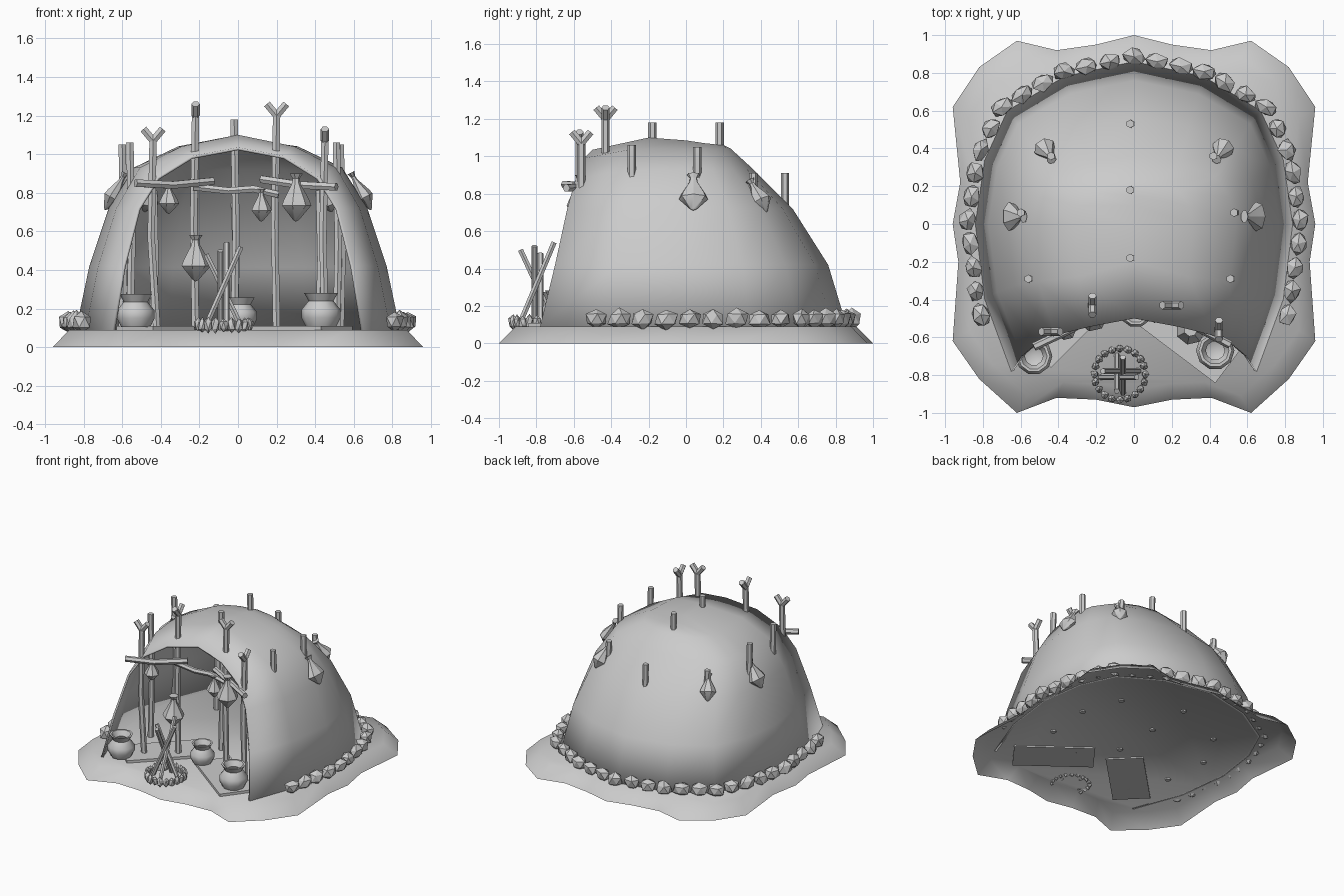
import bpy, bmesh, math, random
from mathutils import Vector, Matrix

random.seed(4)
cube = bpy.data.objects.get("Cube")
if cube:
    bpy.data.objects.remove(cube)

grey = bpy.data.materials.new("plain grey")
grey.use_nodes = True
grey.diffuse_color = (0.6, 0.6, 0.6, 1)
grey.node_tree.nodes["Principled BSDF"].inputs["Base Color"].default_value = (0.6, 0.6, 0.6, 1)
FLOOR = 0.09


def add_mesh(name, mesh, smooth=None):
    obj = bpy.data.objects.new(name, mesh)
    bpy.context.collection.objects.link(obj)
    mesh.materials.clear()
    mesh.materials.append(grey)
    if smooth:
        bpy.ops.object.select_all(action='DESELECT')
        obj.select_set(True)
        bpy.context.view_layer.objects.active = obj
        bpy.ops.object.shade_smooth_by_angle(angle=math.radians(smooth))
    return obj


def from_bmesh(name, bm, smooth=None):
    bmesh.ops.recalc_face_normals(bm, faces=bm.faces)
    mesh = bpy.data.meshes.new(name)
    bm.to_mesh(mesh)
    bm.free()
    return add_mesh(name, mesh, smooth)


def sticks(name, paths, radius):
    """Round wooden sticks following one or more point paths."""
    curve = bpy.data.curves.new(name, 'CURVE')
    curve.dimensions = '3D'
    curve.bevel_depth = radius
    curve.bevel_resolution = 1
    curve.use_fill_caps = True
    for path in paths:
        spline = curve.splines.new('POLY')
        spline.points.add(len(path) - 1)
        for point, co in zip(spline.points, path):
            point.co = (*co, 1)
    temp = bpy.data.objects.new("temp", curve)
    bpy.context.collection.objects.link(temp)
    mesh = bpy.data.meshes.new_from_object(temp)
    bpy.data.objects.remove(temp)
    return add_mesh(name, mesh, 50)


def lathe(name, profile, place, sides, smooth, tilt=None):
    bm = bmesh.new()
    verts = [bm.verts.new((r, 0, z)) for r, z in profile]
    edges = [bm.edges.new(pair) for pair in zip(verts, verts[1:])]
    bmesh.ops.spin(bm, geom=verts + edges, cent=(0, 0, 0), axis=(0, 0, 1),
                   angle=math.tau, steps=sides, use_duplicate=False)
    bmesh.ops.remove_doubles(bm, verts=bm.verts, dist=0.0005)
    obj = from_bmesh(name, bm, smooth)
    obj.matrix_world = Matrix.Translation(place) @ (tilt or Matrix())
    return obj


def mirrored(half):
    """Closed half outline (x = 0 at both ends) completed on the other side."""
    return half + [(-x, y) for x, y in half[-2:0:-1]]


# Scalloped earth mound with a flat top
rim = mirrored([(0, -0.97), (0.2, -0.93), (0.41, -0.92), (0.62, -1.0), (0.82, -0.82),
                (0.96, -0.62), (0.93, -0.2), (0.96, 0), (0.92, 0.22), (0.96, 0.62),
                (0.82, 0.83), (0.62, 0.97), (0.41, 0.92), (0.2, 0.95), (0, 1.0)])
bm = bmesh.new()
low = [bm.verts.new((x, y, 0)) for x, y in rim]
high = [bm.verts.new((x * 0.91, y * 0.91, FLOOR)) for x, y in rim]
for i in range(len(rim)):
    j = (i + 1) % len(rim)
    bm.faces.new((low[i], low[j], high[j], high[i]))
bm.faces.new(high)
from_bmesh("earth_mound", bm, 50)

# Hide cover: footprint columns lofted through narrowing rows up to a ridge
foot = [(0.65, -0.78), (0.79, -0.4), (0.84, 0), (0.79, 0.34), (0.67, 0.6), (0.37, 0.78), (0, 0.86)]
columns = foot + [(-x, y) for x, y in foot[-2::-1]]
# height, half width, back depth, front depth, drop of the front edge
rows = [(FLOOR, 0.84, 0.86, 0.78, 0), (0.42, 0.77, 0.76, 0.70, 0), (0.72, 0.67, 0.57, 0.635, 0),
        (0.93, 0.54, 0.36, 0.59, 0.05), (1.04, 0.31, 0.24, 0.545, 0.05)]
bm = bmesh.new()
grid = []
for z, wide, back, front, drop in rows:
    line = []
    for x, y in columns:
        depth = y / 0.86 * back if y > 0 else y / 0.78 * front
        line.append(bm.verts.new((x / 0.84 * wide, depth, z - (drop if y < -0.7 else 0))))
    grid.append(line)
ridge = [(-0.5, 1.035), (-0.2, 1.1), (0, 1.085), (0.1, 1.07), (0.15, 1.065), (0.18, 1.06), (0.2, 1.06)]
top = [bm.verts.new((0, y, z)) for y, z in ridge]
grid.append(top + top[-2::-1])
for a, b in zip(grid, grid[1:]):
    for i in range(len(columns) - 1):
        corners = list(dict.fromkeys((a[i], a[i + 1], b[i + 1], b[i])))
        bm.faces.new(corners)
cover = from_bmesh("hide_cover", bm, 60)
shell = cover.modifiers.new("thickness", 'SOLIDIFY')
shell.thickness = 0.015
up = sum(p.normal.z for p in cover.data.polygons)
shell.offset = -1 if up > 0 else 1

# Plain inner poles reaching through the cover
for x, y, tall in [(-0.02, -0.18, 1.18), (-0.02, 0.18, 1.18), (-0.02, 0.53, 0.91),
                   (-0.56, -0.29, 1.06), (0.51, -0.29, 1.06), (-0.6, 0.06, 1.05),
                   (0.53, 0.06, 1.05), (-0.44, 0.36, 0.91), (0.42, 0.36, 0.91)]:
    sticks("roof_pole", [[(x, y, FLOOR - 0.01), (x + 0.01, y, tall / 2), (x, y, tall)]], 0.022)

# Forked posts at the entrance
for x, y, tall, fork in [(-0.44, -0.57, 1.14, (1, 0)), (0.45, -0.56, 1.14, (0, 1)),
                         (-0.22, -0.43, 1.27, (0, 1)), (0.2, -0.43, 1.27, (1, 0))]:
    split = Vector((x, y, tall - 0.07))
    arm = Vector((fork[0] * 0.05, fork[1] * 0.05, 0.06))
    other = Vector((-arm.x, -arm.y, arm.z))
    stem = [(x + 0.02 * (1 if x < -0.3 else 0), y, FLOOR - 0.01), (x - 0.01, y, tall / 2), split]
    sticks("forked_post", [stem, [split, split + arm], [split, split + other]], 0.022)

# Beams across the entrance
sticks("left_beam", [[(-0.53, -0.65, 0.85), (-0.34, -0.56, 0.84), (-0.13, -0.44, 0.86)]], 0.022)
sticks("middle_beam", [[(-0.23, -0.46, 0.83), (-0.05, -0.46, 0.81), (0.08, -0.46, 0.82), (0.21, -0.46, 0.79)]], 0.02)
sticks("right_beam", [[(0.12, -0.46, 0.87), (0.32, -0.54, 0.84), (0.51, -0.64, 0.83)]], 0.022)

# Hanging bags, drawn for unit radius
bag = [(0, 0), (0.2, 0.1), (1, 0.95), (0.85, 1.3), (0.3, 2.2), (0.24, 2.5), (0.45, 2.8), (0, 2.8)]


def hang_bag(x, y, z, radius, height, tilt=None):
    profile = [(r * radius, h / 2.8 * height) for r, h in bag]
    return lathe("hanging_bag", profile, (x, y, z), 7, 35, tilt)


for x, y, z, radius, height in [(-0.36, -0.56, 0.69, 0.055, 0.16), (0.12, -0.47, 0.65, 0.055, 0.17),
                                (0.3, -0.56, 0.65, 0.08, 0.25), (-0.22, -0.49, 0.34, 0.08, 0.24)]:
    hang_bag(x, y, z, radius, height)

# Bags lying against the outside of the cover
for side in (-1, 1):
    lean = Matrix.Rotation(-side * 0.5, 4, 'Y') @ Matrix.Diagonal((0.6, 1, 1, 1))
    hang_bag(side * 0.69, 0.04, 0.71, 0.08, 0.22, lean)
    lean = Matrix.Rotation(-side * 0.3, 4, 'Y') @ Matrix.Rotation(0.45, 4, 'X')
    hang_bag(side * 0.49, 0.43, 0.7, 0.06, 0.2, lean)

# Sleeping mats beside the entrance
for x, y, turn in [(0.28, -0.56, -37), (-0.33, -0.46, 45)]:
    bm = bmesh.new()
    bmesh.ops.create_cube(bm, size=1, matrix=Matrix.Translation((x, y, FLOOR + 0.005))
                          @ Matrix.Rotation(math.radians(turn), 4, 'Z')
                          @ Matrix.Diagonal((0.58, 0.27, 0.03, 1)))
    from_bmesh("sleeping_mat", bm)

# Clay pots
pot = [(0, 0), (0.075, 0), (0.098, 0.045), (0.098, 0.085), (0.062, 0.13), (0.085, 0.17),
       (0.07, 0.17), (0.048, 0.13), (0.07, 0.08), (0, 0.03)]
for x, y, size in [(-0.53, -0.7, 1), (0.43, -0.67, 1.04), (0.01, -0.46, 0.9)]:
    lathe("clay_pot", [(r * size, h * size) for r, h in pot], (x, y, FLOOR + 0.015), 10, 45)


def stone(bm, place, size, turn):
    rock = bmesh.ops.create_icosphere(bm, subdivisions=1, radius=1)["verts"]
    for v in rock:
        v.co *= random.uniform(0.82, 1.12)
    matrix = (Matrix.Translation(place) @ Matrix.Rotation(turn, 4, 'Z')
              @ Matrix.Diagonal((*size, 1)))
    bmesh.ops.transform(bm, matrix=matrix, verts=rock)


# Stones weighing down the cover, spaced evenly along the footprint
path = [Vector((x * 1.05, y * 1.03, FLOOR + 0.04)) for x, y in columns]
path[0] = Vector((0.81, -0.48, path[0].z))
path[-1] = Vector((-0.81, -0.48, path[0].z))
lengths = [(b - a).length for a, b in zip(path, path[1:])]
COUNT = 31
bm = bmesh.new()
for n in range(COUNT):
    walk = sum(lengths) * n / (COUNT - 1)
    i = 0
    while i < len(lengths) - 1 and walk > lengths[i]:
        walk -= lengths[i]
        i += 1
    spot = path[i].lerp(path[i + 1], min(1, walk / lengths[i]))
    way = path[i + 1] - path[i]
    stone(bm, spot, (0.066, 0.05, 0.058), math.atan2(way.y, way.x))
from_bmesh("edge_stones", bm)

# Fire ring and its crossed firewood
fire = Vector((-0.075, -0.795, 0))
bm = bmesh.new()
for n in range(20):
    a = math.tau * n / 20
    stone(bm, fire + Vector((math.cos(a) * 0.135, math.sin(a) * 0.135, 0.112)),
          (0.022, 0.024, 0.042), a)
from_bmesh("fire_ring", bm)
wood = []
for n in range(4):
    a = math.tau * n / 4
    out = Vector((math.cos(a), math.sin(a), 0))
    shift = Vector((-out.y, out.x, 0)) * 0.016
    wood.append([fire + shift + out * 0.1 + Vector((0, 0, FLOOR)),
                 fire + shift - out * 0.09 + Vector((0, 0, 0.48 + 0.02 * n))])
sticks("firewood", wood, 0.016)
